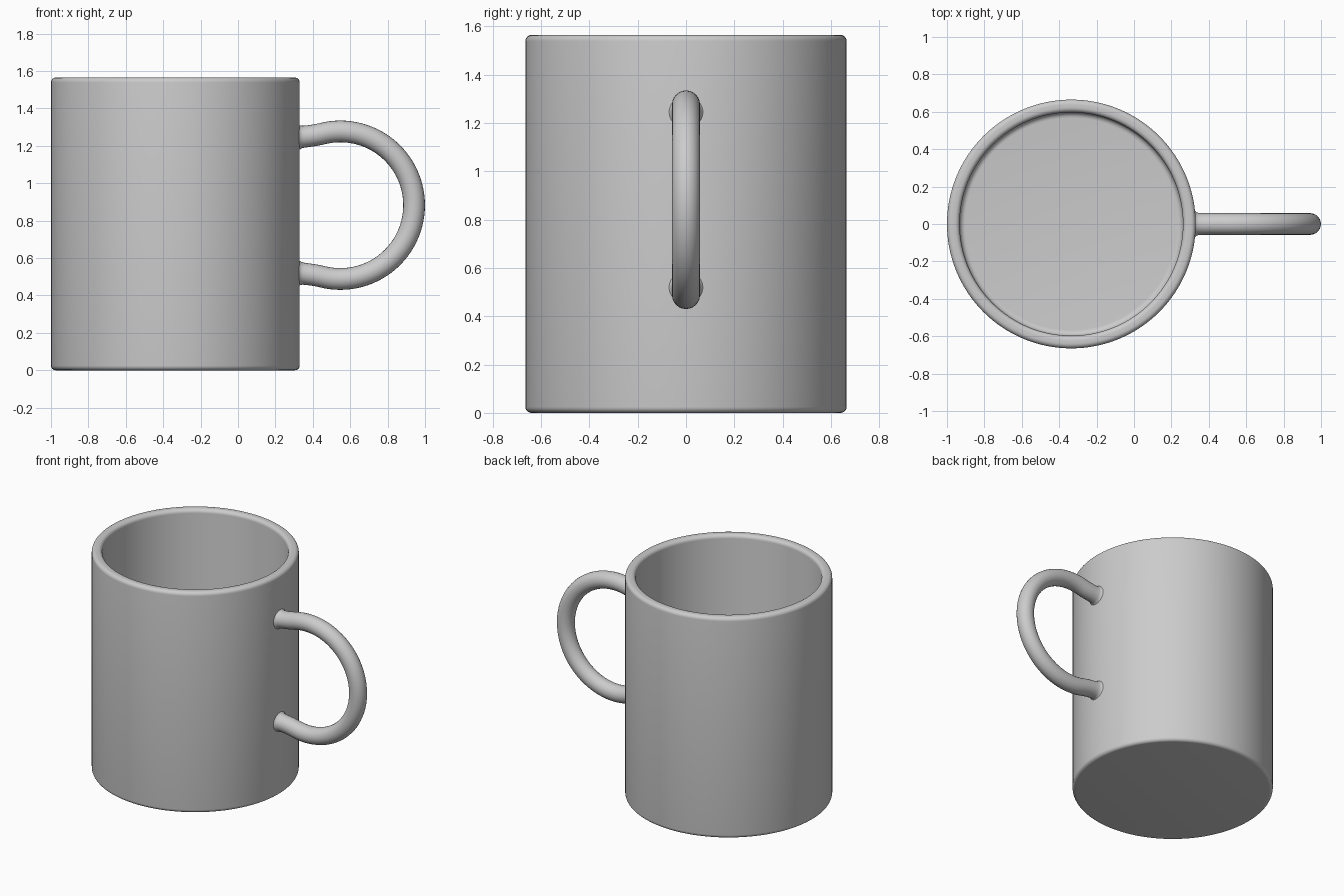
import bpy, bmesh, math
from mathutils import Matrix

if "Cube" in bpy.data.objects:
    bpy.data.objects.remove(bpy.data.objects["Cube"])

CX, R_OUT, R_IN, H, FLOOR = -0.335, 0.665, 0.597, 1.565, 0.07
SEG = 128


def arc(cx, cz, r, a0, a1, n):
    """Points on a circular arc in the (x, z) plane, angles in degrees."""
    angles = [math.radians(a0 + (a1 - a0) * i / n) for i in range(n + 1)]
    return [(cx + r * math.cos(a), cz + r * math.sin(a)) for a in angles]


# Cup body: lathed wall with rounded foot, rim and inner floor edge
foot, rim, inner = 0.025, 0.026, 0.03
profile = [(0, 0)]
profile += arc(R_OUT - foot, foot, foot, -90, 0, 6)
profile += arc(R_OUT - rim, H - rim, rim, 0, 90, 6)
profile += arc(R_IN + rim, H - rim, rim, 90, 180, 6)
profile += arc(R_IN - inner, FLOOR + inner, inner, 0, -90, 6)
profile += [(0, FLOOR)]

bm = bmesh.new()
verts = [bm.verts.new((x, 0, z)) for x, z in profile]
edges = [bm.edges.new(pair) for pair in zip(verts, verts[1:])]
bmesh.ops.spin(bm, geom=verts + edges, cent=(0, 0, 0), axis=(0, 0, 1),
               angle=math.tau, steps=SEG, use_duplicate=False)
bmesh.ops.remove_doubles(bm, verts=bm.verts, dist=1e-5)
bmesh.ops.recalc_face_normals(bm, faces=bm.faces)
bmesh.ops.transform(bm, matrix=Matrix.Translation((CX, 0, 0)), verts=bm.verts)
mesh = bpy.data.meshes.new("cup_body")
bm.to_mesh(mesh)
bm.free()
mesh.shade_smooth()
body = bpy.data.objects.new("cup_body", mesh)
bpy.context.collection.objects.link(body)

# Handle: round loop easing into the wall, flared where it joins
HX, HZ, HR, TUBE = 0.547, 0.8825, 0.3945, 0.058
root = [(0.29, 0.365, 0.076), (0.322, 0.365, 0.076), (0.328, 0.365, 0.068),
        (0.336, 0.3655, 0.062), (0.348, 0.366, 0.059), (0.375, 0.369, TUBE),
        (0.41, 0.374, TUBE)]  # x, height above handle middle, tube radius
path = [(x, HZ + dz, r) for x, dz, r in root]
path += [(x, z, TUBE) for x, z in arc(HX, HZ, HR, 105, -105, 56)]
path += [(x, HZ - dz, r) for x, dz, r in reversed(root)]

curve = bpy.data.curves.new("handle", 'CURVE')
curve.dimensions = '3D'
curve.bevel_depth = TUBE
curve.bevel_resolution = 10
curve.use_fill_caps = True
spline = curve.splines.new('POLY')
spline.points.add(len(path) - 1)
for p, (x, z, r) in zip(spline.points, path):
    p.co = (x, 0, z, 1)
    p.radius = r / TUBE
spline.use_smooth = True
handle = bpy.data.objects.new("handle", curve)
bpy.context.collection.objects.link(handle)

# Turn the handle into a mesh
bpy.context.view_layer.objects.active = handle
handle.select_set(True)
bpy.ops.object.convert(target='MESH')
bpy.ops.object.shade_smooth_by_angle(angle=math.radians(50))
